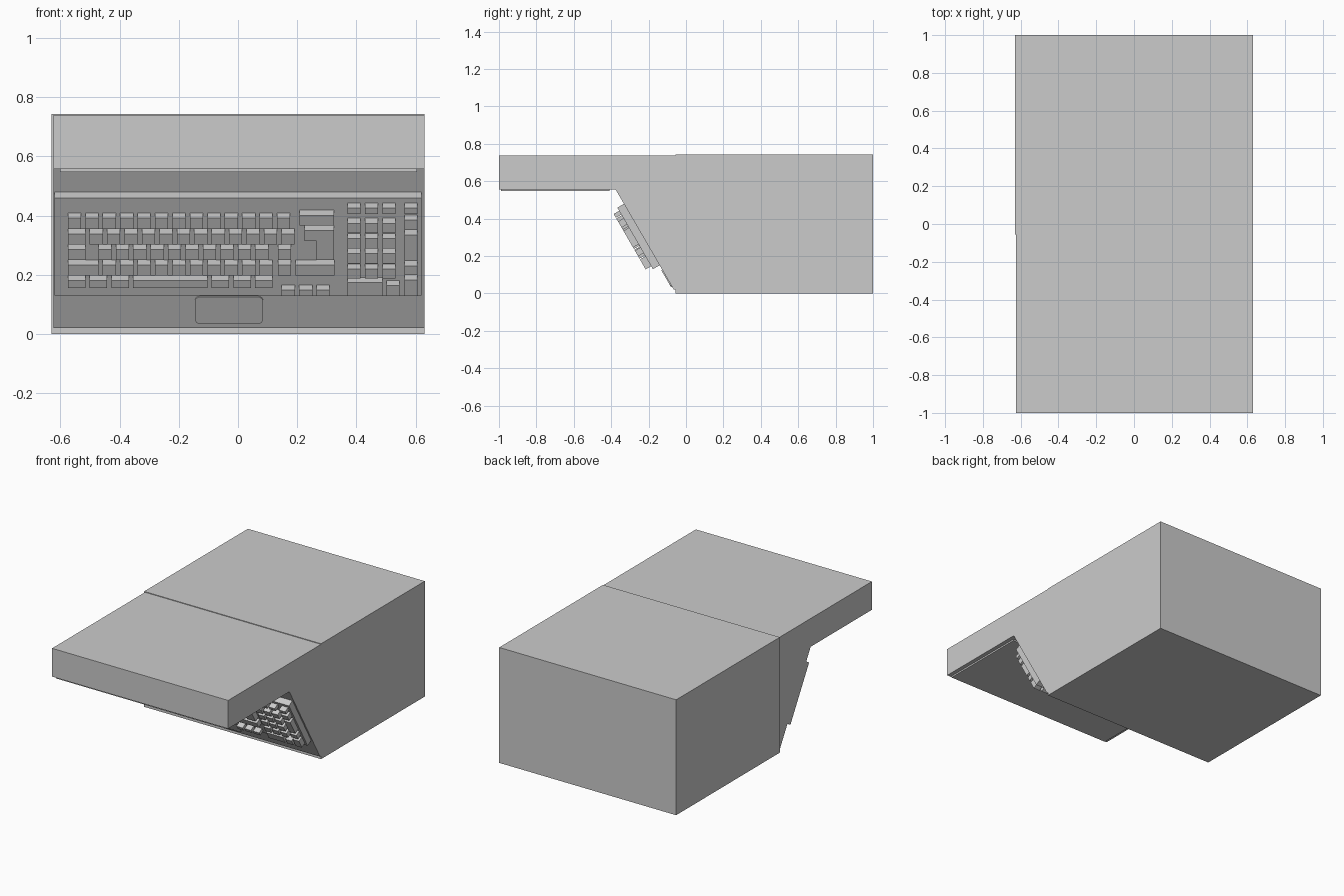
import bpy, bmesh, math
from mathutils import Matrix

cube = bpy.data.objects.get("Cube")
if cube:
    bpy.data.objects.remove(cube)

grey = bpy.data.materials.new("light_grey")
grey.use_nodes = True
shade = (0.6, 0.6, 0.6, 1)
grey.diffuse_color = shade
grey.node_tree.nodes["Principled BSDF"].inputs["Base Color"].default_value = shade

# Sloping panel frame: x across, y up the slope, z out of the panel
BASE_Y, BASE_Z = -0.065, 0.02
TILT = math.radians(120)
SLOPE = Matrix.Translation((0, BASE_Y, BASE_Z)) @ Matrix.Rotation(TILT, 4, "X")
RISE, DROP = math.sin(TILT), -math.cos(TILT)
PLATE, KEYTOP = 0.042, 0.076


def add_box(bm, lo, hi):
    size = [b - a for a, b in zip(lo, hi)]
    mid = [(a + b) / 2 for a, b in zip(lo, hi)]
    m = Matrix.Translation(mid) @ Matrix.Diagonal((*size, 1))
    return bmesh.ops.create_cube(bm, size=1, matrix=m)["verts"]


def finish(bm, name, matrix=None):
    bmesh.ops.recalc_face_normals(bm, faces=bm.faces)
    mesh = bpy.data.meshes.new(name)
    bm.to_mesh(mesh)
    bm.free()
    mesh.materials.append(grey)
    obj = bpy.data.objects.new(name, mesh)
    bpy.context.collection.objects.link(obj)
    if matrix:
        obj.matrix_world = matrix
    return obj


def box(name, lo, hi, matrix=None):
    bm = bmesh.new()
    add_box(bm, lo, hi)
    return finish(bm, name, matrix)


def up(z, height):
    """Distance up the slope of a point at world height z, standing off the panel."""
    return (z - BASE_Z + height * DROP) / RISE


def key(bm, x0, x1, top, bottom):
    """Key given by its upper edge at the plate and lower edge at the key top."""
    add_box(bm, (x0, up(bottom, KEYTOP), PLATE - 0.002), (x1, up(top, PLATE), KEYTOP))


PITCH, GAP, LEFT = 0.0589, 0.0145, -0.575


def key_row(bm, widths, top, bottom, start=0):
    """Row of keys with widths in key units; negative widths are spaces."""
    u = start
    for w in widths:
        if w > 0:
            x = LEFT + u * PITCH
            key(bm, x, x + w * PITCH - GAP, top, bottom)
        u += abs(w)


# Rear housing
box("rear_housing", (-0.63, -0.055, 0), (0.63, 1, 0.743))

# Front hood and sloping panel, extruded across from a side profile
profile = [(-1, 0.557), (-1, 0.739), (-0.055, 0.739), (-0.055, 0),
           (-0.055, BASE_Z), (BASE_Y, BASE_Z), (-0.377, 0.557)]
bm = bmesh.new()
face = bm.faces.new([bm.verts.new((-0.624, y, z)) for y, z in profile if z > 0])
moved = bmesh.ops.extrude_face_region(bm, geom=[face])["geom"]
bmesh.ops.translate(bm, vec=(1.254, 0, 0),
                    verts=[v for v in moved if isinstance(v, bmesh.types.BMVert)])
finish(bm, "front_hood")

# Shallow panel under the hood
box("hood_underside_panel", (-0.602, -0.99, 0.547), (0.604, -0.41, 0.56))

# Keyboard plate
box("keyboard_plate", (-0.62, up(0.13, PLATE), -0.002),
    (0.62, up(0.48, 0), PLATE), SLOPE)

# Main keys
bm = bmesh.new()
ROW = 0.0525
tops = [0.408 - i * ROW for i in range(5)]
rows = [[1] * 13,
        [1.25] + [1] * 12,
        [1.25, -0.5] + [1] * 10 + [-0.3, 1],
        [2] + [1] * 10 + [-0.05, 1, 2.5],
        [1.25, 1.25, 1.25, 4.5, 1.25, 1.25, 1.25]]
for top, widths in zip(tops, rows):
    key_row(bm, widths, top, top - 0.053 if top > 0.2 else 0.155)
key(bm, 0.208, 0.325, 0.418, 0.366)
# Stepped return key from two blocks
key(bm, 0.224, 0.325, 0.366, 0.314)
key(bm, 0.265, 0.325, 0.335, 0.25)
# Arrow keys
key_row(bm, [1] * 3, 0.166, 0.129, start=12.27)
finish(bm, "main_keys", SLOPE)

# Number pad
bm = bmesh.new()
PAD, KEY_W, LAST = 0.37, 0.0445, 0.562
for c in range(3):
    x = PAD + c * PITCH
    key(bm, x, x + KEY_W, 0.442, 0.405)
    for r in range(4):
        top = 0.391 - r * 0.0515
        key(bm, x, x + KEY_W, top, top - 0.05)
key(bm, PAD, 0.488, 0.19, 0.129)
key(bm, 0.502, 0.546, 0.18, 0.129)
for top, bottom in [(0.442, 0.405), (0.402, 0.352), (0.352, 0.246),
                    (0.246, 0.199), (0.199, 0.129)]:
    key(bm, LAST, LAST + KEY_W, top, bottom)
finish(bm, "number_pad_keys", SLOPE)

# Touch pad with rounded corners
bm = bmesh.new()
add_box(bm, (-0.146, up(0.037, 0), -0.002), (0.085, up(0.128, 0), 0.006))
corners = [e for e in bm.edges
           if abs(e.verts[0].co.z - e.verts[1].co.z) > 0.005
           and abs(e.verts[0].co.x - e.verts[1].co.x) < 0.001
           and abs(e.verts[0].co.y - e.verts[1].co.y) < 0.001]
bmesh.ops.bevel(bm, geom=corners, offset=0.018, segments=4, profile=0.5, affect="EDGES")
finish(bm, "touch_pad", SLOPE)
